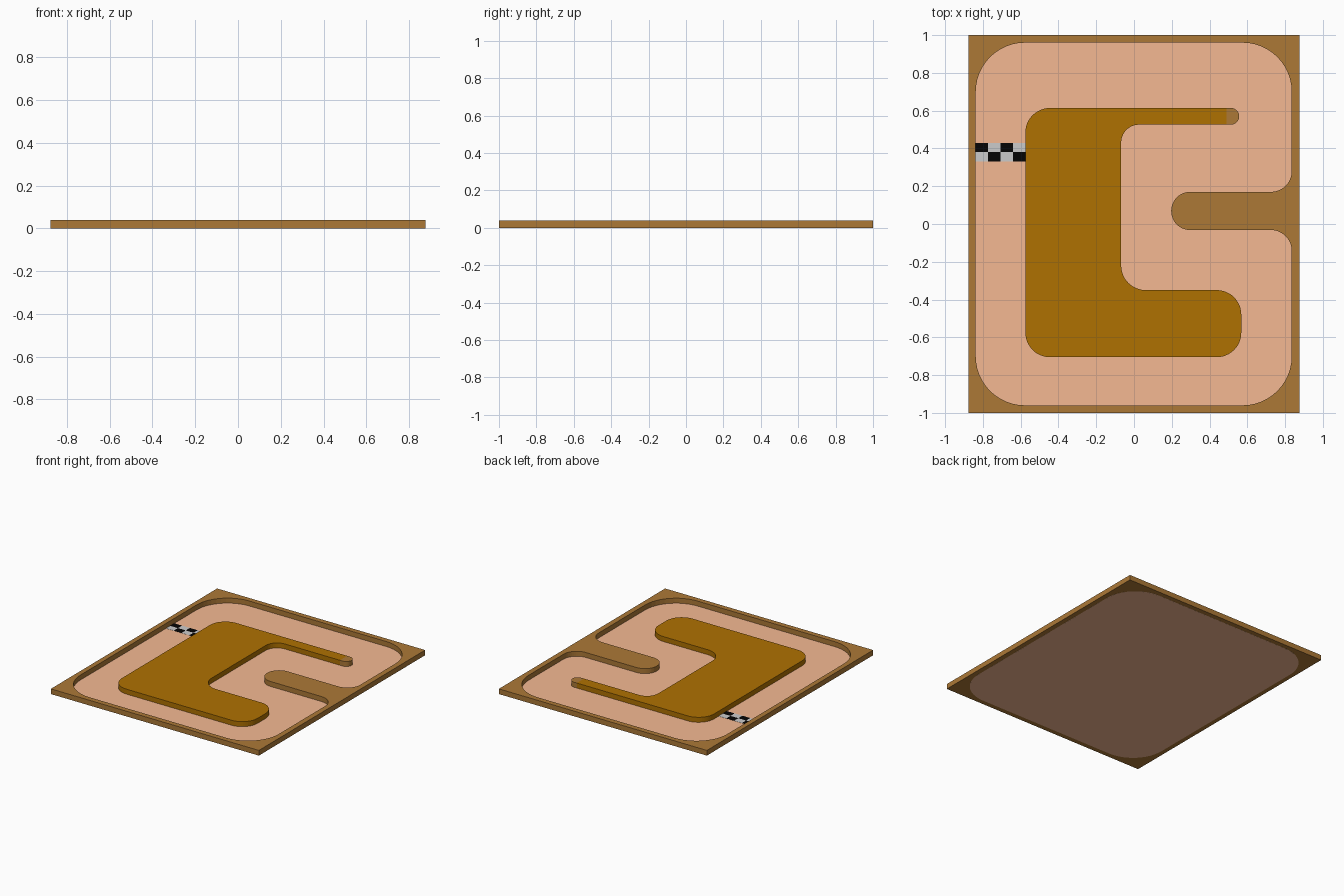
import bpy, bmesh, math
from mathutils import Vector

if "Cube" in bpy.data.objects:
    bpy.data.objects.remove(bpy.data.objects["Cube"])

HEIGHT = 0.04
FLOOR = 0.002
BASE = 0.0004


def material(name, rgb):
    mat = bpy.data.materials.new(name)
    mat.diffuse_color = (*[c ** 2.2 for c in rgb], 1)
    mat.use_nodes = True
    mat.node_tree.nodes["Principled BSDF"].inputs["Base Color"].default_value = mat.diffuse_color
    return mat


WOOD = material("wood", (0.67, 0.47, 0.225))
GOLD = material("gold", (0.68, 0.44, 0.03))
TAN = material("tan", (0.96, 0.72, 0.57))
BLACK = material("black", (0.05, 0.05, 0.05))
PALE = material("pale", (0.78, 0.78, 0.78))


def rounded(corners, steps=12):
    """Outline from (x, y, radius) right-angle corners, each filleted by an arc."""
    out = []
    for i, (x, y, r) in enumerate(corners):
        p = Vector((x, y))
        if r == 0:
            out.append(p)
            continue
        a = (Vector(corners[i - 1][:2]) - p).normalized() * r
        b = (Vector(corners[(i + 1) % len(corners)][:2]) - p).normalized() * r
        for k in range(steps + 1):
            t = math.pi / 2 * k / steps
            out.append(p + a * (1 - math.sin(t)) + b * (1 - math.cos(t)))
    return out


def slab(name, outlines, z0, z1, mat):
    """Filled outlines (later ones cut holes) extruded from z0 to z1."""
    curve = bpy.data.curves.new(name, 'CURVE')
    curve.dimensions = '2D'
    curve.fill_mode = 'BOTH'
    curve.extrude = (z1 - z0) / 2
    for pts in outlines:
        spline = curve.splines.new('POLY')
        spline.points.add(len(pts) - 1)
        for sp, p in zip(spline.points, pts):
            sp.co = (p.x, p.y, 0, 1)
        spline.use_cyclic_u = True
    temp = bpy.data.objects.new(name + "_curve", curve)
    bpy.context.collection.objects.link(temp)
    bpy.context.view_layer.update()
    mesh = bpy.data.meshes.new_from_object(
        temp.evaluated_get(bpy.context.evaluated_depsgraph_get()))
    bpy.data.objects.remove(temp)
    # weld the caps to the sides and set the slab on its base height
    bm = bmesh.new()
    bm.from_mesh(mesh)
    bmesh.ops.remove_doubles(bm, verts=bm.verts, dist=1e-5)
    bmesh.ops.translate(bm, verts=bm.verts, vec=(0, 0, (z0 + z1) / 2))
    bmesh.ops.recalc_face_normals(bm, faces=bm.faces)
    for f in bm.faces:
        f.smooth = False
    bm.to_mesh(mesh)
    bm.free()
    mesh.materials.clear()
    mesh.materials.append(mat)
    obj = bpy.data.objects.new(name, mesh)
    bpy.context.collection.objects.link(obj)
    return obj


def box(x0, y0, x1, y1, r=0):
    return rounded([(x0, y0, r), (x1, y0, r), (x1, y1, r), (x0, y1, r)])


# outer wall with the spur reaching in from the right
R = 0.26
lane = rounded([(-0.838, -0.96, R), (0.835, -0.96, R),
                (0.835, -0.032, 0.11), (0.197, -0.032, 0.1),
                (0.197, 0.17, 0.1), (0.835, 0.17, 0.11),
                (0.835, 0.96, R), (-0.838, 0.96, R)])
slab("outer_wall", [box(-0.876, -1, 0.876, 1), lane], BASE, HEIGHT, WOOD)

# road surface under the whole lane
slab("track_floor", [box(-0.84, -0.962, 0.837, 0.962, R)], 0, FLOOR, TAN)

# inner island and the rounded cap on its thin arm
slab("island", [rounded([(-0.575, -0.705, 0.13), (0.568, -0.705, 0.13),
                         (0.568, -0.35, 0.13), (-0.068, -0.35, 0.13),
                         (-0.068, 0.526, 0.095), (0.49, 0.526, 0),
                         (0.49, 0.614, 0), (-0.575, 0.614, 0.13)])],
     BASE, HEIGHT, GOLD)
slab("arm_cap", [rounded([(0.49, 0.526, 0), (0.557, 0.526, 0.044),
                          (0.557, 0.614, 0.044), (0.49, 0.614, 0)])],
     BASE, HEIGHT, WOOD)

# chequered start line
W, D = 0.0658, 0.05
for row in range(2):
    for col in range(4):
        x, y = -0.838 + col * W, 0.33 + row * D
        slab(f"start_square_{row}_{col}", [box(x, y, x + W, y + D)],
             0.001, FLOOR + 0.001, PALE if (row + col) % 2 == 0 else BLACK)
